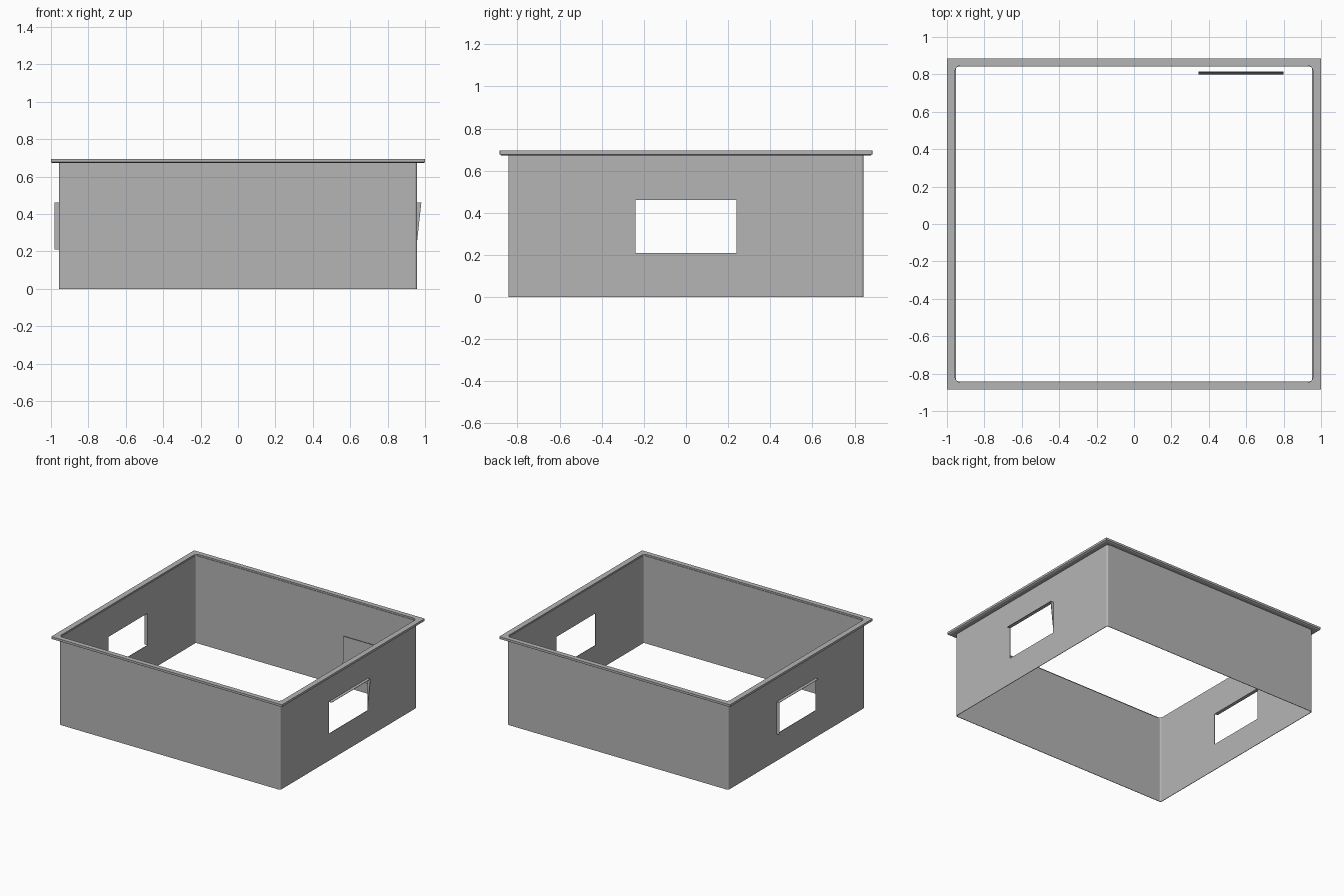
import bpy
import bmesh
import math
from mathutils import Vector

cube = bpy.data.objects.get("Cube")
if cube:
    bpy.data.objects.remove(cube, do_unlink=True)

# One plain grey for everything
grey = bpy.data.materials.new("plain_grey")
grey.use_nodes = True
colour = (0.46, 0.46, 0.46, 1)
grey.diffuse_color = colour
grey.node_tree.nodes["Principled BSDF"].inputs["Base Color"].default_value = colour


def finish(name, bm):
    bmesh.ops.recalc_face_normals(bm, faces=bm.faces[:])
    mesh = bpy.data.meshes.new(name)
    bm.to_mesh(mesh)
    bm.free()
    mesh.materials.append(grey)
    obj = bpy.data.objects.new(name, mesh)
    bpy.context.collection.objects.link(obj)
    return obj


def outline(hx, hy, r, steps=4):
    """Rounded rectangle, counter-clockwise."""
    pts = []
    for i, (sx, sy) in enumerate([(1, 1), (-1, 1), (-1, -1), (1, -1)]):
        for k in range(steps + 1):
            a = math.pi / 2 * (i + k / steps)
            pts.append((sx * (hx - r) + r * math.cos(a), sy * (hy - r) + r * math.sin(a)))
    return pts


def ring(name, section):
    """Closed ring through a section of (half x, half y, corner radius, z)."""
    bm = bmesh.new()
    loops = [[bm.verts.new((x, y, z)) for x, y in outline(hx, hy, r)]
             for hx, hy, r, z in section]
    n = len(loops[0])
    for i, low in enumerate(loops):
        high = loops[(i + 1) % len(loops)]
        for j in range(n):
            k = (j + 1) % n
            bm.faces.new((low[j], low[k], high[k], high[j]))
    return finish(name, bm)


def prism(name, points, offset):
    """Flat polygon given thickness along an offset."""
    bm = bmesh.new()
    face = bm.faces.new([bm.verts.new(p) for p in points])
    new = bmesh.ops.extrude_face_region(bm, geom=[face], use_keep_orig=True)["geom"]
    bmesh.ops.translate(bm, vec=Vector(offset),
                        verts=[v for v in new if isinstance(v, bmesh.types.BMVert)])
    return finish(name, bm)


# Thin four-sided wall
wx, wy = 0.957, 0.843
walls = ring("walls", [(wx, wy, 0.012, 0), (wx, wy, 0.012, 0.685),
                       (wx - 0.004, wy - 0.004, 0.009, 0.685),
                       (wx - 0.004, wy - 0.004, 0.009, 0)])

# Window openings through both side walls
win_y, win_low, win_top = 0.24, 0.21, 0.46
cutter = prism("window_cutter",
               [(-2, -win_y, win_low), (-2, win_y, win_low),
                (-2, win_y, win_top), (-2, -win_y, win_top)], (4, 0, 0))
cutter.hide_render = True
cut = walls.modifiers.new("windows", "BOOLEAN")
cut.operation = "DIFFERENCE"
cut.solver = "EXACT"
cut.object = cutter
bpy.context.view_layer.objects.active = walls
bpy.ops.object.modifier_apply(modifier=cut.name)
bpy.data.objects.remove(cutter, do_unlink=True)

# Overhanging top rim with a small chamfer underneath
ring("top_rim", [(0.957, 0.847, 0.03, 0.672), (0.99, 0.875, 0.003, 0.672),
                 (1.0, 0.885, 0.003, 0.678), (1.0, 0.885, 0.003, 0.695),
                 (0.957, 0.847, 0.03, 0.695)])

# Narrow hoods and side fins at the windows
out = 0.98
for side, word in ((1, "left"), (-1, "right")):
    prism(word + "_window_hood",
          [(side * 0.953, -win_y, win_top), (side * out, -win_y, win_top),
           (side * out, win_y, win_top), (side * 0.953, win_y, win_top)], (0, 0, 0.003))
prism("left_window_fin", [(0.955, win_y, 0.23), (out, win_y, win_top),
                          (0.955, win_y, win_top)], (0, 0.003, 0))
prism("right_window_fin", [(-0.955, win_y, win_low), (-out, win_y, win_low),
                           (-out, win_y, win_top), (-0.955, win_y, win_top)], (0, 0.003, 0))

# Loose panel just inside the back wall
prism("back_panel", [(0.345, 0.8, 0.1), (0.8, 0.8, 0.1),
                     (0.8, 0.812, 0.41), (0.345, 0.812, 0.41)], (0, 0.004, 0))
